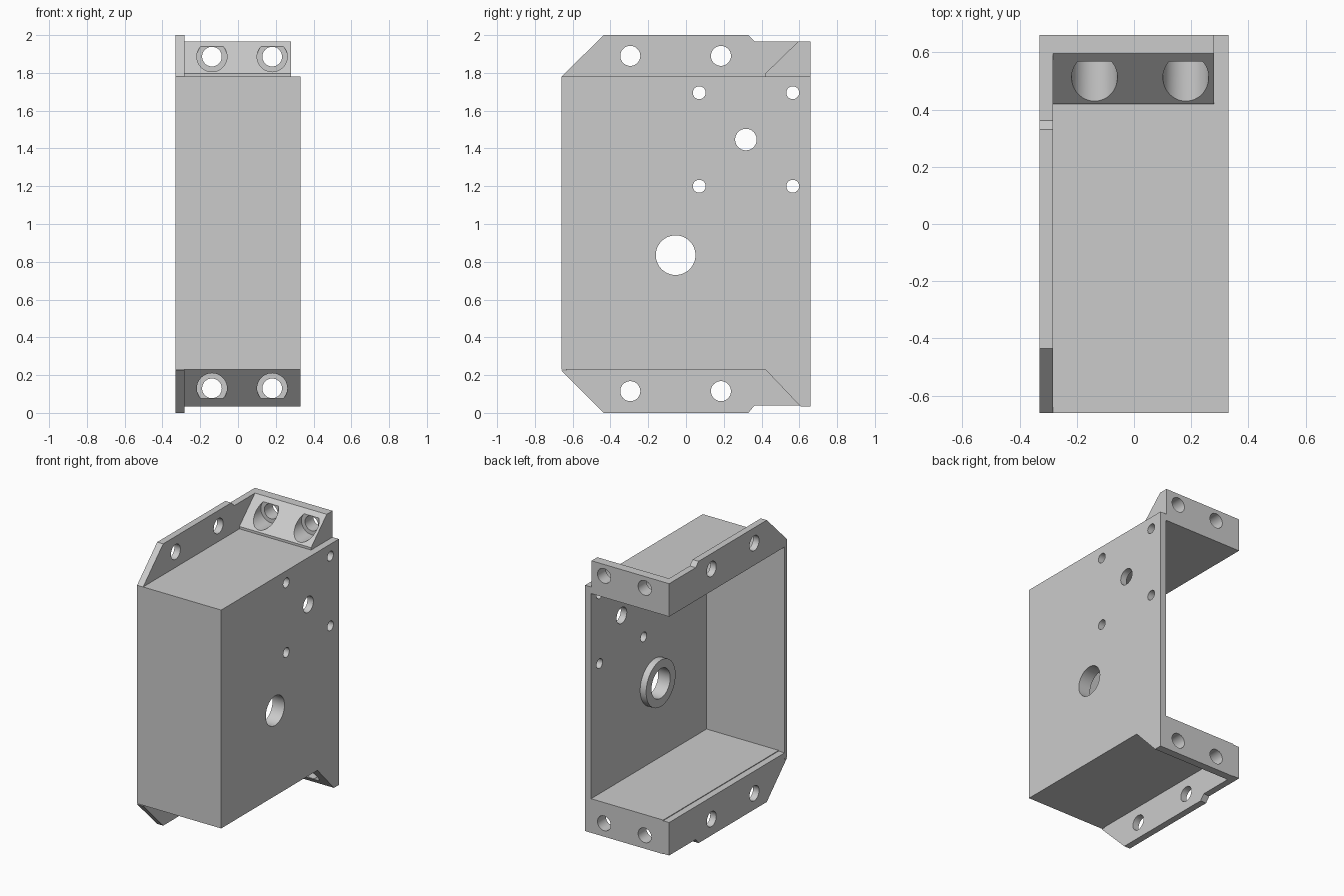
import bpy
import bmesh
from math import radians
from mathutils import Matrix, Vector

old = bpy.data.objects.get("Cube")
if old:
    bpy.data.objects.remove(old, do_unlink=True)

grey = bpy.data.materials.new("light grey")
grey.use_nodes = True
grey.diffuse_color = (0.6, 0.6, 0.6, 1)
grey.node_tree.nodes["Principled BSDF"].inputs["Base Color"].default_value = (0.6, 0.6, 0.6, 1)

W, D = 0.33, 0.66           # half width and half depth
LOW, HIGH = 0.23, 1.78      # body bottom and top
WALL, FRONT = 0.047, 0.025  # wall thicknesses
INNER = W - WALL            # inner face of the side walls


def finish(name, bm):
    bmesh.ops.recalc_face_normals(bm, faces=bm.faces)
    mesh = bpy.data.meshes.new(name)
    bm.to_mesh(mesh)
    bm.free()
    mesh.materials.append(grey)
    obj = bpy.data.objects.new(name, mesh)
    bpy.context.collection.objects.link(obj)
    return obj


def prism(name, profile, x0, x1):
    """Extrude a (y, z) outline from x0 to x1."""
    bm = bmesh.new()
    face = bm.faces.new([bm.verts.new((x0, y, z)) for y, z in profile])
    new = bmesh.ops.extrude_face_region(bm, geom=[face])["geom"]
    verts = [v for v in new if isinstance(v, bmesh.types.BMVert)]
    bmesh.ops.translate(bm, verts=verts, vec=(x1 - x0, 0, 0))
    return finish(name, bm)


def rect(y0, y1, z0, z1):
    return [(y0, z0), (y1, z0), (y1, z1), (y0, z1)]


def rod(name, start, end, radius):
    """Cylinder between two points."""
    a, b = Vector(start), Vector(end)
    turn = (b - a).to_track_quat("Z", "Y").to_matrix().to_4x4()
    bm = bmesh.new()
    bmesh.ops.create_cone(bm, cap_ends=True, segments=48, radius1=radius, radius2=radius,
                          depth=(b - a).length, matrix=Matrix.Translation((a + b) / 2) @ turn)
    return finish(name, bm)


def select_only(obj):
    bpy.ops.object.select_all(action="DESELECT")
    obj.select_set(True)
    bpy.context.view_layer.objects.active = obj


def drill(obj, cutters):
    """Cut each cutter out, then smooth the hole walls."""
    for cutter in cutters:
        mod = obj.modifiers.new("hole", "BOOLEAN")
        mod.operation = "DIFFERENCE"
        mod.solver = "EXACT"
        mod.object = cutter
        select_only(obj)
        bpy.ops.object.modifier_apply(modifier=mod.name)
        bpy.data.objects.remove(cutter, do_unlink=True)
    select_only(obj)
    bpy.ops.object.shade_smooth_by_angle(angle=radians(30))


def x_hole(y, z, radius):
    return rod("cutter", (-1, y, z), (1, y, z), radius)


# Body walls: open at the back and at the -x side
side = prism("side_panel", [(-D, LOW), (0.42, LOW), (0.605, 0.035), (D, 0.035),
                            (D, HIGH), (-D, HIGH)], INNER, W)
prism("front_panel", rect(-D, FRONT - D, LOW, HIGH), -W, INNER)
prism("top_panel", rect(FRONT - D, D, HIGH - WALL, HIGH), -INNER, INNER)
prism("bottom_panel", rect(FRONT - D, D, LOW, LOW + WALL), -INNER, INNER)

# Side panel holes: four screws around a shaft, and the large bore
screws = [x_hole(y, z, 0.034) for y in (0.07, 0.565) for z in (1.2, 1.695)]
drill(side, screws + [x_hole(0.317, 1.447, 0.057), x_hole(-0.055, 0.835, 0.105)])

# Raised ring around the large bore, inside
ring = rod("bore_ring", (INNER - WALL, -0.055, 0.835), (INNER, -0.055, 0.835), 0.165)
drill(ring, [x_hole(-0.055, 0.835, 0.105)])

# Mounting flanges above and below the open side
flange = [(FRONT - D, HIGH), (-D, HIGH), (-0.435, 2), (0.33, 2), (0.362, 1.967),
          (D, 1.967), (D, HIGH - WALL), (FRONT - D, HIGH - WALL)]
upper = prism("upper_flange", flange, -W, -INNER)
lower = prism("lower_flange", [(y, 2.005 - z if z < 2 else 0) for y, z in flange], -W, -INNER)
for part, z in ((upper, 1.89), (lower, 0.115)):
    drill(part, [x_hole(y, z, 0.053) for y in (-0.295, 0.185)])

# Sloped rear lugs with counterbored holes
upper_lug = prism("upper_lug", [(0.42, HIGH), (0.42, 1.797), (0.595, 1.967), (D, 1.967),
                                (D, HIGH)], -INNER, 0.28)
lower_lug = prism("lower_lug", [(0.42, LOW), (0.605, 0.035), (D, 0.035), (D, LOW)],
                  -INNER, INNER)
for lug, z in ((upper_lug, 1.886), (lower_lug, 0.13)):
    cutters = []
    for x in (-0.138, 0.181):
        cutters.append(rod("cutter", (x, 0.2, z), (x, 0.567, z), 0.08))
        cutters.append(rod("cutter", (x, 0.3, z), (x, 1, z), 0.052))
    drill(lug, cutters)
